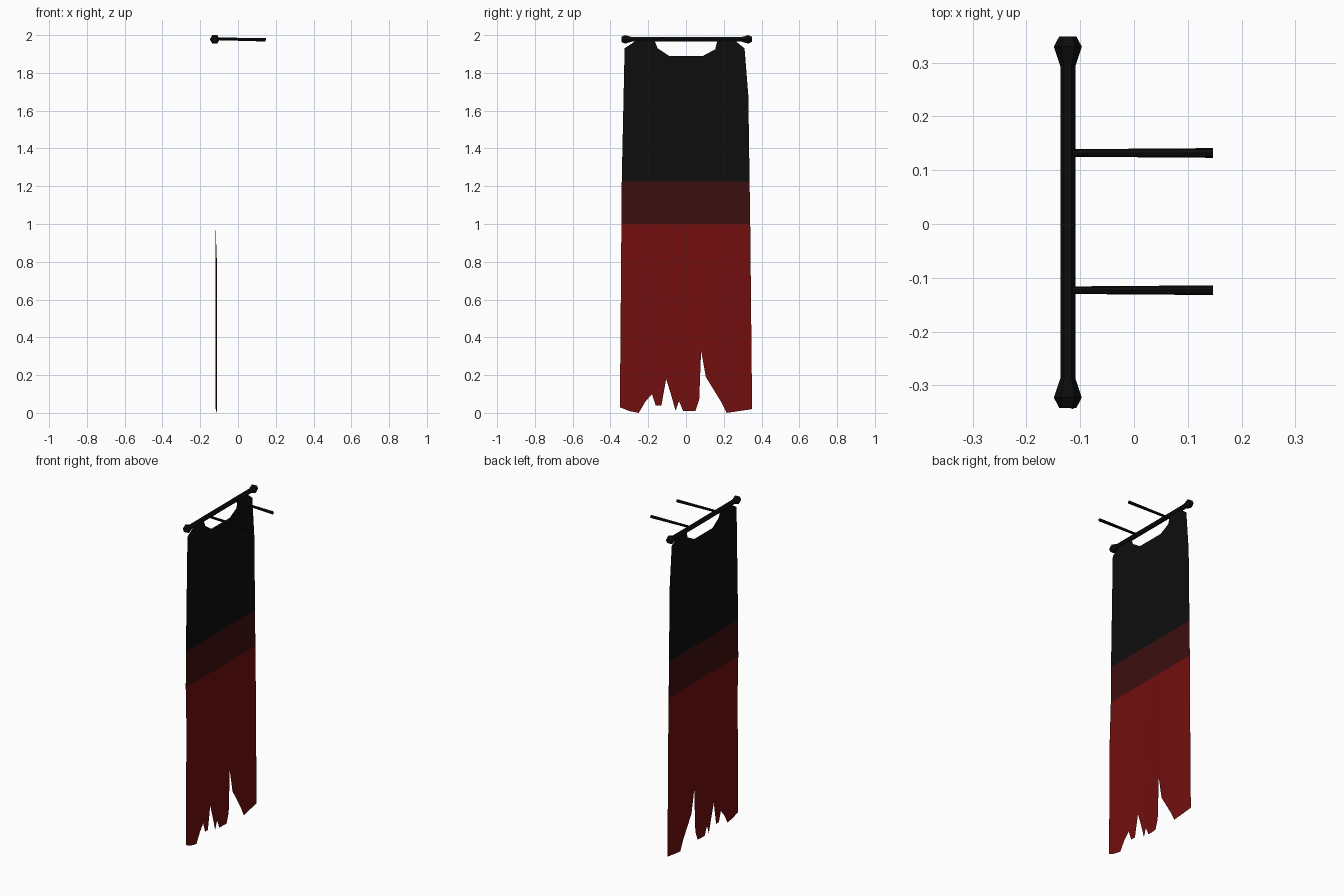
import bpy
import bmesh
import math
from mathutils import Vector

default_cube = bpy.data.objects.get("Cube")
if default_cube:
    bpy.data.objects.remove(default_cube, do_unlink=True)


def make_material(name, colour):
    material = bpy.data.materials.new(name)
    material.use_nodes = True
    material.diffuse_color = (*colour, 1)
    shader = material.node_tree.nodes["Principled BSDF"]
    shader.inputs["Base Color"].default_value = (*colour, 1)
    return material


black = make_material("black", (0.004, 0.004, 0.004))
maroon = make_material("dark maroon", (0.045, 0.0045, 0.0045))
red = make_material("deep red", (0.17, 0.0045, 0.0045))


def make_object(name, bm, materials):
    mesh = bpy.data.meshes.new(name)
    bm.to_mesh(mesh)
    bm.free()
    for material in materials:
        mesh.materials.append(material)
    obj = bpy.data.objects.new(name, mesh)
    bpy.context.collection.objects.link(obj)
    return obj


def lathe(name, profile, start, direction, up, sides=6):
    """Faceted bar: profile holds (distance along the axis, radius) pairs."""
    direction = Vector(direction).normalized()
    side = direction.cross(Vector(up)).normalized()
    top = side.cross(direction)
    bm = bmesh.new()
    rings = []
    for distance, radius in profile:
        centre = Vector(start) + direction * distance
        angles = [math.tau * i / sides for i in range(sides)]
        rings.append([bm.verts.new(centre + radius * (side * math.cos(a) + top * math.sin(a)))
                      for a in angles])
    for lower, upper in zip(rings, rings[1:]):
        for i in range(sides):
            j = (i + 1) % sides
            bm.faces.new((lower[i], lower[j], upper[j], upper[i]))
    bm.faces.new(rings[0])
    bm.faces.new(rings[-1])
    bmesh.ops.recalc_face_normals(bm, faces=bm.faces)
    return make_object(name, bm, [black])


# Hanging rod with a faceted finial at each end
ROD_X, ROD_Z, ROD_MIDDLE = -0.123, 1.9775, 0.0035
finial = [(0.345, 0.016), (0.326, 0.026), (0.29, 0.014)]
rod_profile = [(-d, r) for d, r in finial] + finial[::-1]
lathe("hanging_rod", rod_profile, (ROD_X, ROD_MIDDLE, ROD_Z), (0, 1, 0), (0, 0, 1))

# Two wall brackets, slightly thicker at the wall
for name, y in (("left_bracket", 0.132), ("right_bracket", -0.123)):
    lathe(name, [(0, 0.007), (0.27, 0.009)], (ROD_X, y, ROD_Z + 0.003),
          (1, 0, -0.02), (0, 0, 1), sides=8)

# Cloth outline as (y, z): edges, scooped neckline, ragged hem
right_edge = [(-.35, .03), (-.34, .15), (-.34, 1.24), (-.315, 1.42), (-.325, 1.93)]
neckline = [(-.265, 1.97), (-.24, 1.99), (-.175, 1.99), (-.15, 1.93), (-.09, 1.89),
            (.09, 1.89), (.155, 1.925), (.17, 1.99), (.235, 1.99)]
left_edge = [(.31, 1.93), (.33, 1.68), (.32, 1.42), (.33, 1.22), (.34, 1), (.35, .02)]
left_hem = [(.215, 0), (.2, .07), (.193, .36), (.185, .06), (.155, .13), (.13, .21),
            (.105, .19), (.08, .33), (.07, .07), (.05, .01), (.02, .01), (-.005, .06),
            (-.015, .01)]
long_tear = [(-.036, .06), (-.036, .19), (-.021, .36), (-.027, .52), (-.037, .7),
             (-.053, .52), (-.06, .46), (-.074, .43), (-.058, .38), (-.07, .36),
             (-.038, .19), (-.038, .06)]
right_hem = [(-.055, .01), (-.08, .1), (-.105, .18), (-.13, .04), (-.16, .04),
             (-.18, .1), (-.215, .06), (-.25, 0), (-.3, .01)]
outline = right_edge + neckline + left_edge + left_hem + long_tear + right_hem

CLOTH_X, BAND_TOP, BAND_BOTTOM = -0.119, 1.225, 1.0
bm = bmesh.new()
bm.faces.new([bm.verts.new((CLOTH_X, y, z)) for y, z in outline])
bmesh.ops.triangulate(bm, faces=bm.faces[:])


def slice_cloth(point, normal):
    geometry = bm.verts[:] + bm.edges[:] + bm.faces[:]
    bmesh.ops.bisect_plane(bm, geom=geometry, dist=1e-5, plane_co=point, plane_no=normal)


# Cuts for the colour bands and the gentle folds
for z in (BAND_TOP, BAND_BOTTOM, 0.75, 0.5, 0.25):
    slice_cloth((0, 0, z), (0, 0, 1))
for step in range(-4, 5):
    slice_cloth((0, step * 0.07, 0), (0, 1, 0))

for face in bm.faces:
    height = face.calc_center_median().z
    face.material_index = 0 if height > BAND_TOP else 1 if height > BAND_BOTTOM else 2

# Shallow folds in the loose lower part
for vert in bm.verts:
    looseness = min(1, max(0, (BAND_BOTTOM - vert.co.z) * 4))
    vert.co.x += looseness * (0.005 + 0.004 * math.sin(vert.co.y * 15 + 5.5))

bmesh.ops.recalc_face_normals(bm, faces=bm.faces)
if sum(face.normal.x for face in bm.faces) < 0:
    bmesh.ops.reverse_faces(bm, faces=bm.faces[:])
make_object("tattered_cloth", bm, [black, maroon, red])
